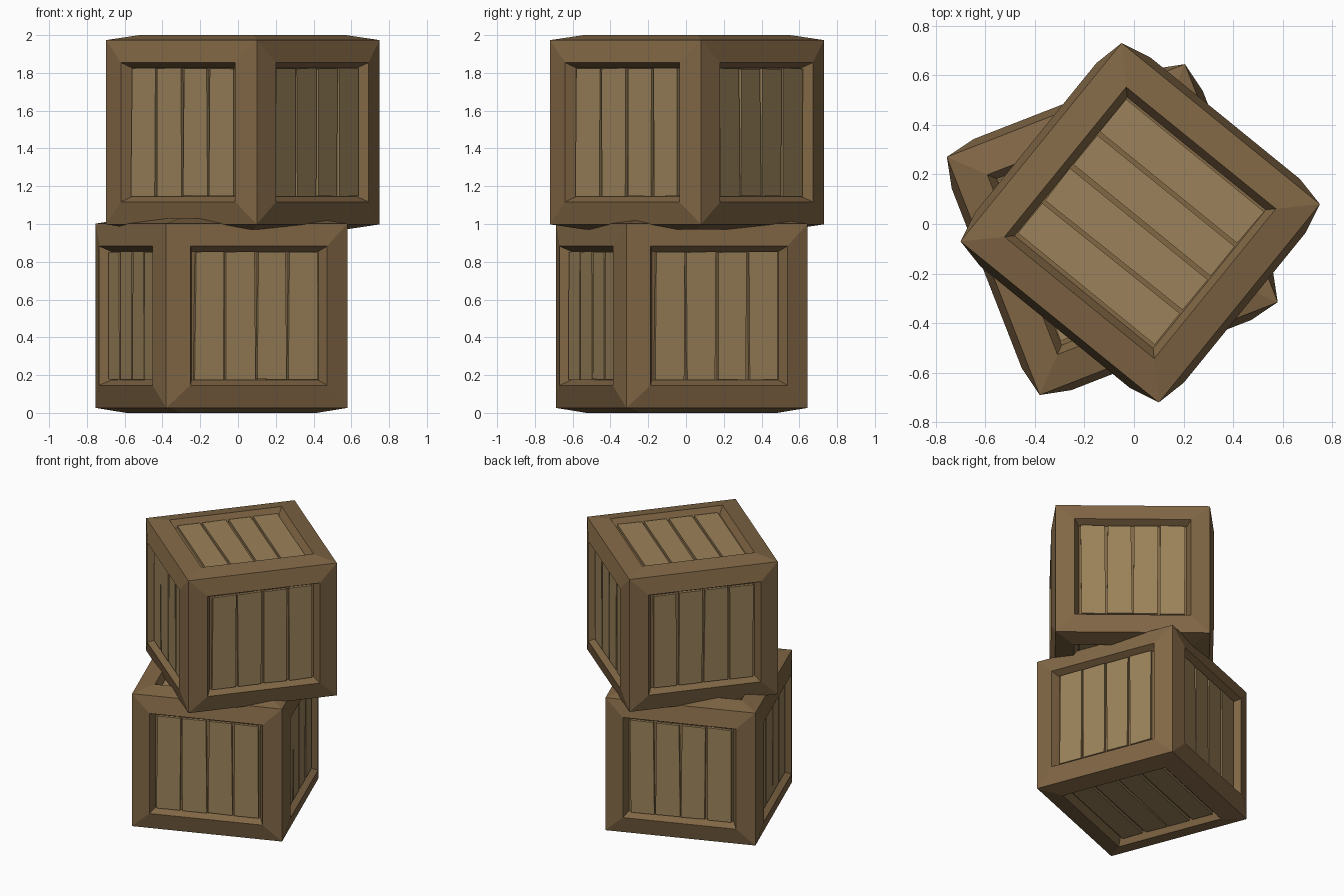
import bpy, bmesh, math, random
from mathutils import Vector

if "Cube" in bpy.data.objects:
    bpy.data.objects.remove(bpy.data.objects["Cube"])

random.seed(4)
HALF = 0.515      # corner half size
PEAK = 0.543      # frames swell outward to this at the opening rim
RIM = 0.389       # half size of the opening
FLOOR = 0.36      # half size of the recess floor
SQUASH = 0.947    # crates are slightly lower than wide


def material(name, rgb):
    m = bpy.data.materials.new(name)
    m.diffuse_color = (*rgb, 1)
    m.use_nodes = True
    m.node_tree.nodes["Principled BSDF"].inputs["Base Color"].default_value = m.diffuse_color
    return m


frame_mat = material("frame_wood", (0.22, 0.135, 0.06))
plank_mat = material("plank_wood", (0.33, 0.225, 0.103))

# Face directions: (outward normal, direction the planks run)
X, Y, Z = Vector((1, 0, 0)), Vector((0, 1, 0)), Vector((0, 0, 1))
FACES = [(X, Z), (-X, Z), (Y, Z), (-Y, Z), (Z, X), (-Z, X)]


def finish(bm, name, mat, merge=False):
    if merge:
        bmesh.ops.remove_doubles(bm, verts=bm.verts, dist=1e-4)
    for v in bm.verts:
        v.co.z *= SQUASH
    bmesh.ops.recalc_face_normals(bm, faces=bm.faces)
    me = bpy.data.meshes.new(name)
    bm.to_mesh(me)
    bm.free()
    me.materials.append(mat)
    return me


def frame_mesh():
    bm = bmesh.new()
    for n, v in FACES:
        u = v.cross(n)
        # square rings: crate edge, raised rim, recessed floor
        rings = []
        for r, d in ((HALF, HALF), (RIM, PEAK), (FLOOR, PEAK - 0.055)):
            rings.append([bm.verts.new(n * d + u * a * r + v * b * r)
                          for a, b in ((-1, -1), (1, -1), (1, 1), (-1, 1))])
        for lo, hi in zip(rings, rings[1:]):
            for i in range(4):
                j = (i + 1) % 4
                bm.faces.new((lo[i], lo[j], hi[j], hi[i]))
        bm.faces.new(rings[-1])
    return finish(bm, "crate_frame", frame_mat, True)


def plank_mesh():
    bm = bmesh.new()
    step = 2 * (FLOOR - 0.006) / 4
    for n, v in FACES:
        u = v.cross(n)
        for k in range(4):
            left = -FLOOR + 0.006 + k * step
            # slightly uneven hand-cut board outline
            pts = []
            for a, b in ((0, -1), (1, -1), (1, 1), (0, 1)):
                j = random.uniform(0.003, 0.013)
                s = left + (step - j if a else j)
                pts.append((s, b * (FLOOR - random.uniform(0.0, 0.006))))
            rings = [[bm.verts.new(n * d + u * s + v * t) for s, t in pts]
                     for d in (PEAK - 0.056, PEAK - 0.035)]
            bm.faces.new(rings[0])
            bm.faces.new(rings[1])
            for i in range(4):
                j = (i + 1) % 4
                bm.faces.new((rings[0][i], rings[0][j], rings[1][j], rings[1][i]))
    return finish(bm, "crate_planks", plank_mat)


frame, planks = frame_mesh(), plank_mesh()
rise = PEAK * SQUASH

# Two stacked crates, each turned differently
for label, x, y, z, turn in (("lower", -0.0875, -0.0225, rise, 21.3),
                             ("upper", 0.025, 0.005, 2 - rise, -39.1)):
    for part, me in (("frame", frame), ("planks", planks)):
        ob = bpy.data.objects.new(f"{label}_crate_{part}", me)
        ob.location = (x, y, z)
        ob.rotation_euler.z = math.radians(turn)
        bpy.context.collection.objects.link(ob)
